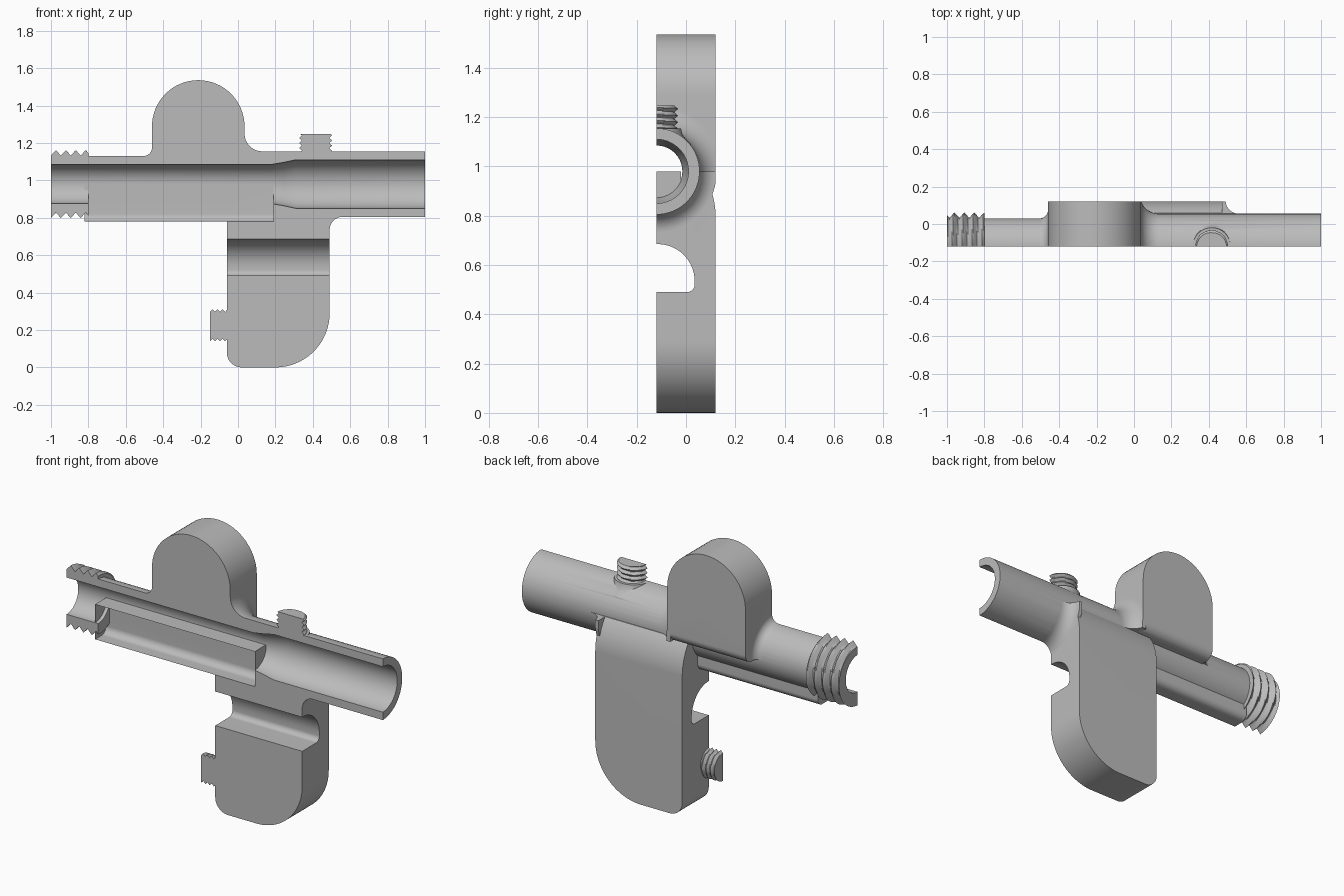
import bpy, bmesh, math
from mathutils import Matrix, Vector

if "Cube" in bpy.data.objects:
    bpy.data.objects.remove(bpy.data.objects["Cube"])

CUT, AXIS, BACK = -0.12, 0.98, 0.12      # section plane, bore height, rear face
SEG = 72

metal = bpy.data.materials.new("plain grey")
metal.use_nodes = True
grey = (0.5, 0.5, 0.5, 1)
metal.diffuse_color = grey
metal.node_tree.nodes["Principled BSDF"].inputs["Base Color"].default_value = grey


def finish(name, bm, matrix=Matrix()):
    bm.transform(matrix)
    bmesh.ops.recalc_face_normals(bm, faces=bm.faces)
    mesh = bpy.data.meshes.new(name)
    bm.to_mesh(mesh)
    bm.free()
    mesh.materials.append(metal)
    obj = bpy.data.objects.new(name, mesh)
    bpy.context.collection.objects.link(obj)
    return obj


def lathe(name, profile, matrix, wave=None):
    """Closed solid turned round local z from (height, radius) pairs."""
    bm = bmesh.new()
    rings = []
    for h, r in profile:
        ring = []
        for i in range(SEG):
            a = math.tau * i / SEG
            rr = r + (wave(h, a) if wave else 0)
            ring.append(bm.verts.new((rr * math.cos(a), rr * math.sin(a), h)))
        rings.append(ring)
    for lo, hi in zip(rings, rings[1:]):
        for i in range(SEG):
            j = (i + 1) % SEG
            bm.faces.new((lo[i], lo[j], hi[j], hi[i]))
    bm.faces.new(rings[0][::-1])
    bm.faces.new(rings[-1])
    return finish(name, bm, matrix)


def thread(name, length, root, depth, pitch, matrix):
    """Screw thread with a helical triangular ridge."""
    steps = round(length / pitch * 8)

    def ridge(h, a):
        return depth * abs(2 * ((h / pitch + a / math.tau) % 1) - 1)
    return lathe(name, [(length * i / steps, root) for i in range(steps + 1)], matrix, ridge)


def prism(name, outline, lo, hi, plane):
    """Extrude an outline drawn in xz (along y) or yz (along x)."""
    bm = bmesh.new()
    place = (lambda u, v, d: (u, d, v)) if plane == "xz" else (lambda u, v, d: (d, u, v))
    a = [bm.verts.new(place(u, v, lo)) for u, v in outline]
    b = [bm.verts.new(place(u, v, hi)) for u, v in outline]
    bm.faces.new(a)
    bm.faces.new(b[::-1])
    for i in range(len(a)):
        j = (i + 1) % len(a)
        bm.faces.new((a[i], b[i], b[j], a[j]))
    return finish(name, bm)


def box(name, x, y, z):
    return prism(name, [(x[0], z[0]), (x[1], z[0]), (x[1], z[1]), (x[0], z[1])], *y, "xz")


def arc(cu, cv, r, start, end, n=14):
    return [(cu + r * math.cos(math.radians(start + (end - start) * i / n)),
             cv + r * math.sin(math.radians(start + (end - start) * i / n))) for i in range(n + 1)]


def combine(obj, other, operation, keep=False):
    mod = obj.modifiers.new(operation, "BOOLEAN")
    mod.operation, mod.object, mod.solver = operation, other, "EXACT"
    bpy.context.view_layer.objects.active = obj
    bpy.ops.object.modifier_apply(modifier=mod.name)
    if not keep:
        bpy.data.objects.remove(other)


def along_x(x, z=AXIS):
    return Matrix.Translation((x, CUT, z)) @ Matrix.Rotation(math.pi / 2, 4, "Y")


# Tube: thin at one end, thicker at the other
tube_axis = along_x(0)
body = lathe("body", [(-0.8, 0.15), (-0.05, 0.15), (-0.03, 0.175), (1, 0.175)], tube_axis)

# Round-topped upper block with a rounded lower rear edge
upper = prism("upper_block", [(-0.46, 0.97)] + [(0.035, 0.97)]
              + arc(-0.2125, 1.288, 0.2475, 0, 180, 32), -0.2, BACK, "xz")
upper_side = prism("upper_side", [(-0.3, 0.975), (0.06, 0.975)]
                   + arc(0.065, 1.03, 0.055, -90, 0) + [(BACK, 1.6), (-0.3, 1.6)], -0.6, 0.6, "yz")
combine(upper, upper_side, "INTERSECT")

# Lower block with two rounded bottom corners and a shoulder curving into the tube
lower = prism("lower_block", arc(0.02, 0.08, 0.08, 180, 270) + arc(0.2, 0.29, 0.29, 270, 360, 24)
              + [(0.49, 0.99), (-0.06, 0.99)], -0.2, BACK, "xz")
lower_side = prism("lower_side", [(-0.3, -0.1), (BACK, -0.1)]
                   + arc(-0.18, 0.8, 0.3, 0, 37) + [(-0.3, 0.98)], -0.6, 0.6, "yz")
combine(lower, lower_side, "INTERSECT")


def fillet(x, tube_r, r, side, z):
    """Curved flare between a block face and the tube."""
    curve = [(x - side * 0.02, tube_r + r)] + [
        (x + side * u, v) for u, v in arc(r, tube_r + r, r, 180, 270)]
    curve.append((curve[-1][0], tube_r - 0.02))
    curve.insert(0, (curve[0][0], tube_r - 0.02))
    flare = lathe("flare", curve[::side], tube_axis)
    combine(flare, box("flare_limit", (-1, 1), (-0.3, BACK), z), "INTERSECT")
    return flare


# Boss under the top stub
boss = lathe("boss", [(1.03, 0.15), (1.09, 0.14), (1.11, 0.12), (1.13, 0.105), (1.154, 0.1)],
             Matrix.Translation((0.415, CUT, 0)))

for part in (upper, lower, boss,
             fillet(0.035, 0.175, 0.095, 1, (AXIS, 2)),
             fillet(-0.46, 0.15, 0.045, -1, (AXIS, 2)),
             fillet(0.49, 0.175, 0.07, 1, (0, AXIS))):
    combine(body, part, "UNION")

# Threaded collar and studs
collar = thread("threaded_collar", 0.2, 0.152, 0.03, 0.053, along_x(-1))
top_stud = thread("top_stud", 0.115, 0.073, 0.015, 0.027, Matrix.Translation((0.415, CUT, 1.132)))
side_stud = thread("side_stud", 0.092, 0.071, 0.015, 0.027, along_x(-0.15, 0.225))

# Stepped bore, lower slot and cross channel
bore = lathe("bore_cutter", [(-1.1, 0.105), (0.18, 0.105), (0.24, 0.115), (0.31, 0.13), (1.1, 0.13)],
             tube_axis)
combine(body, bore, "DIFFERENCE", keep=True)
combine(collar, bore, "DIFFERENCE")
slot = prism("slot_cutter", [(-0.3, 0.78)] + arc(-0.06, 0.82, 0.04, -90, 0)
             + [(-0.02, 0.98), (-0.3, 0.98)], -0.82, 0.19, "yz")
combine(body, slot, "DIFFERENCE")
channel = prism("channel_cutter", [(-0.3, 0.49)] + arc(0.005, 0.52, 0.03, -90, 0)
                + arc(-0.115, 0.535, 0.15, 0, 90) + [(-0.3, 0.685)], -0.3, 0.7, "yz")
combine(body, channel, "DIFFERENCE")

# Slice everything on the section plane
parts = [body, collar, top_stud, side_stud]
half = box("section_cutter", (-2, 2), (-1, CUT), (-1, 3))
for part in parts:
    combine(part, half, "DIFFERENCE", keep=True)
bpy.data.objects.remove(half)

bpy.ops.object.select_all(action="DESELECT")
for part in parts:
    part.select_set(True)
bpy.context.view_layer.objects.active = body
bpy.ops.object.shade_smooth_by_angle(angle=math.radians(30))
